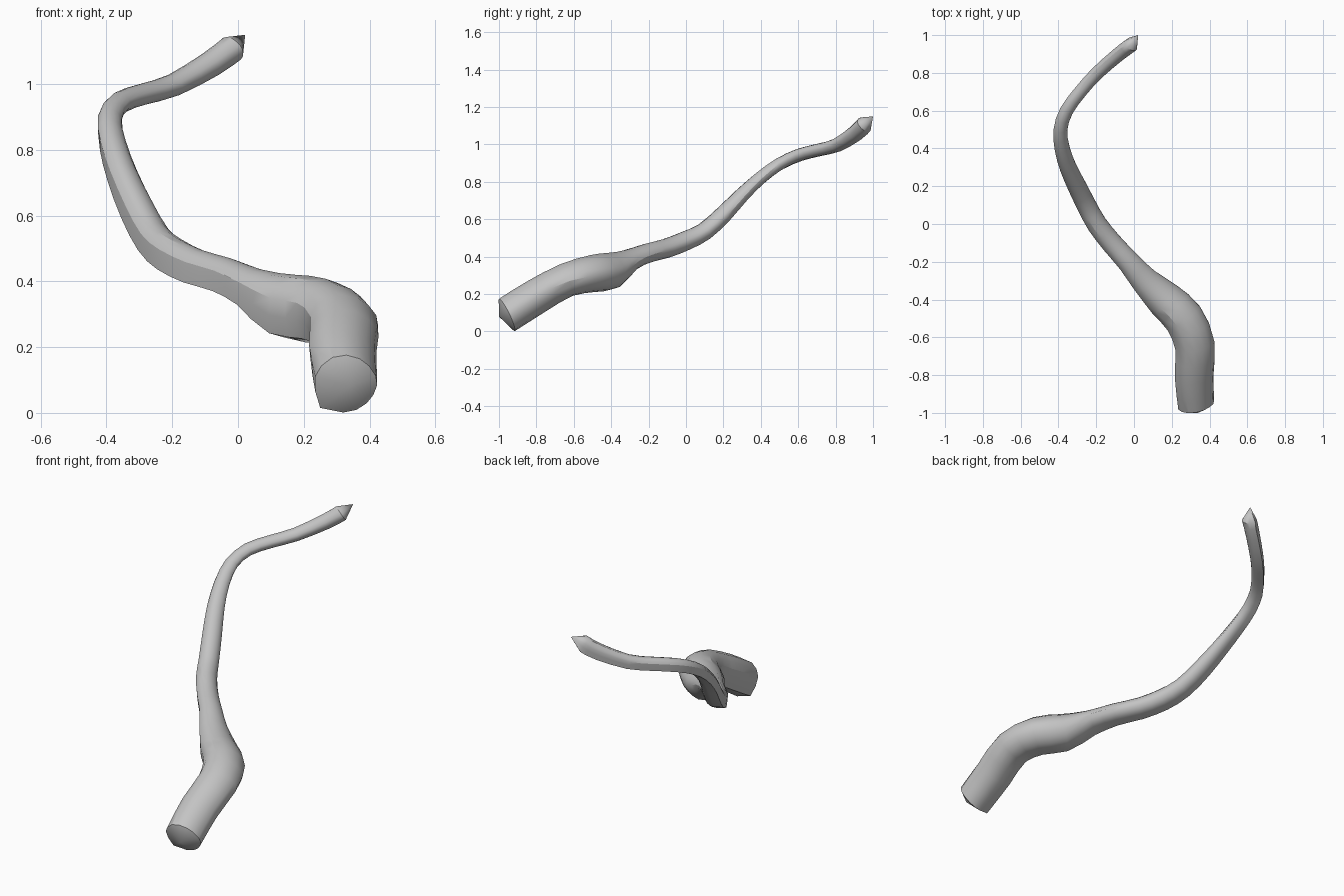
import bpy
import bmesh
from math import radians, sin, cos
from mathutils import Vector

cube = bpy.data.objects.get("Cube")
if cube:
    bpy.data.objects.remove(cube, do_unlink=True)

# Centre line of the limb: x, y, z, half width, half height
SPINE = [
    (.327, -.957, .089, .098, .1),
    (.317, -.8, .188, .104, .098),
    (.32, -.64, .275, .107, .094),
    (.262, -.5, .31, .108, .103),
    (.16, -.4, .325, .1, .102),
    (.055, -.3, .382, .075, .061),
    (-.03, -.2, .42, .061, .054),
    (-.12, -.1, .446, .057, .054),
    (-.198, 0, .485, .055, .054),
    (-.253, .1, .535, .053, .05),
    (-.303, .2, .625, .051, .047),
    (-.35, .3, .73, .046, .04),
    (-.381, .4, .823, .041, .036),
    (-.39, .5, .896, .037, .034),
    (-.358, .6, .944, .036, .034),
    (-.285, .7, .97, .035, .034),
    (-.195, .8, .997, .036, .036),
    (-.08, .9, 1.062, .038, .042),
    (-.017, .947, 1.108, .04, .044),
]
ROOT_TIP = Vector((.34, -1, .08))
END_TIP = Vector((.022, 1, 1.15))
STEPS = 2

# Section as angle and reach, with a corner low on the left
CORNER = 228
SECTION = [
    (15, .97), (40, .92), (65, .92), (92, .96), (118, 1), (143, 1), (166, 1),
    (196, .97), (CORNER, 1.1), (270, .97), (295, .97), (317, .97), (337, .98),
    (357, 1)]


def refine(rows):
    """Insert smooth in-between rows along the centre line."""
    points = [Vector(row) for row in rows]
    result = []
    for i in range(len(points) - 1):
        p, q = points[i], points[i + 1]
        slope_p = (q - points[max(i - 1, 0)]) / 2
        slope_q = (points[min(i + 2, len(points) - 1)] - p) / 2
        for step in range(STEPS):
            t = step / STEPS
            ease = t * t * (3 - 2 * t)
            result.append(p + (q - p) * ease
                          + slope_p * t * (1 - t) ** 2
                          - slope_q * t * t * (1 - t))
    return result + [points[-1]]


def make_ring(bm, row, before, after):
    """Add one section ring square to the centre line."""
    centre = Vector(row[:3])
    along = (after - before).normalized()
    side = along.cross(Vector((0, 0, 1))).normalized()
    up = side.cross(along)
    # The corner grows sharper past the swollen bend
    growth = min(max((row[1] + .42) / .15, 0), 1) * .17
    ring = []
    for degrees, reach in SECTION:
        if degrees == CORNER:
            reach += growth
        a = radians(degrees)
        ring.append(bm.verts.new(centre + side * row[3] * reach * cos(a)
                                 + up * row[4] * reach * sin(a)))
    return ring


def cap(bm, ring, tip):
    """Close a ring with a fan of triangles around its tip."""
    apex = bm.verts.new(tip)
    for i, vert in enumerate(ring):
        bm.faces.new((vert, ring[(i + 1) % len(ring)], apex))


# Lofted limb
bm = bmesh.new()
rows = refine(SPINE)
path = [ROOT_TIP] + [Vector(row[:3]) for row in rows] + [END_TIP]
rings = [make_ring(bm, row, path[i], path[i + 2]) for i, row in enumerate(rows)]
for lower, upper in zip(rings, rings[1:]):
    for i in range(len(SECTION)):
        j = (i + 1) % len(SECTION)
        bm.faces.new((lower[i], lower[j], upper[j], upper[i]))

# Shallow cone at the thick root, sharp point at the thin end
cap(bm, rings[0], ROOT_TIP)
cap(bm, rings[-1], END_TIP)
bmesh.ops.recalc_face_normals(bm, faces=bm.faces[:])

mesh = bpy.data.meshes.new("curved_limb")
bm.to_mesh(mesh)
bm.free()
limb = bpy.data.objects.new("curved_limb", mesh)
bpy.context.collection.objects.link(limb)

# Plain grey material
grey = bpy.data.materials.new("plain_grey")
grey.use_nodes = True
colour = (.55, .55, .55, 1)
grey.diffuse_color = colour
for node in grey.node_tree.nodes:
    if node.type == "BSDF_PRINCIPLED":
        node.inputs["Base Color"].default_value = colour
mesh.materials.append(grey)

# Smooth sides, crisp edges on the flat side and caps
bpy.ops.object.select_all(action="DESELECT")
limb.select_set(True)
bpy.context.view_layer.objects.active = limb
bpy.ops.object.shade_smooth_by_angle(angle=radians(30))
